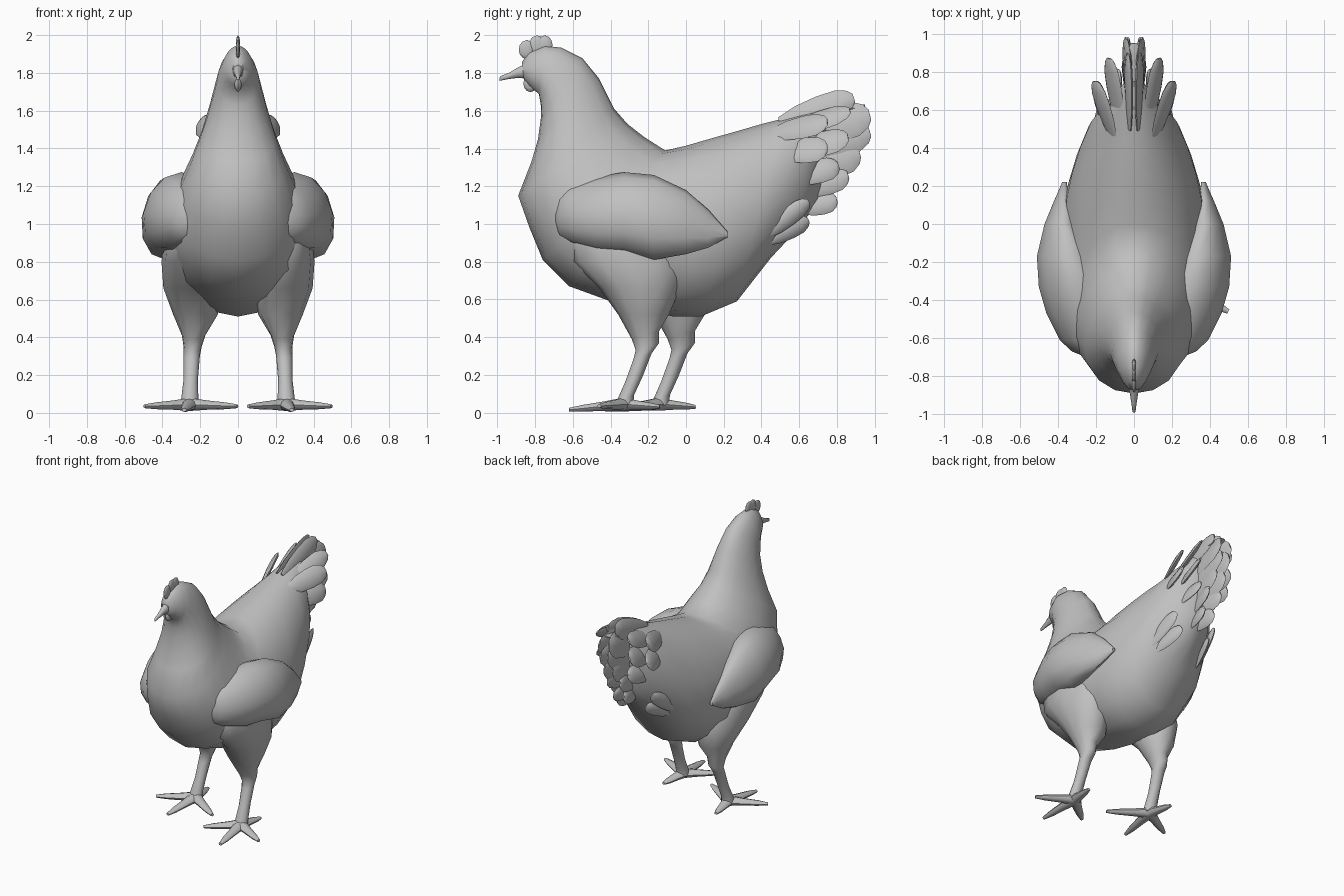
import bpy, bmesh, math
from mathutils import Vector as V

grey = bpy.data.materials.new("plain_grey")
grey.diffuse_color = (0.53, 0.53, 0.53, 1)


def ring(c, u, v, n=12, taper=0.0):
    """Elliptical cross-section; taper narrows the u end."""
    out = []
    for i in range(n):
        a = 2 * math.pi * i / n
        out.append(V(c) + V(u) * math.cos(a) + V(v) * math.sin(a) * (1 - taper * math.cos(a)))
    return out


def loft(name, rings, angle=50):
    """Skin a row of cross-sections and close both ends."""
    bm = bmesh.new()
    rows = [[bm.verts.new(p) for p in r] for r in rings]
    n = len(rows[0])
    for a, b in zip(rows, rows[1:]):
        for i in range(n):
            j = (i + 1) % n
            bm.faces.new((a[i], a[j], b[j], b[i]))
    bm.faces.new(rows[0][::-1])
    bm.faces.new(rows[-1])
    bmesh.ops.recalc_face_normals(bm, faces=bm.faces)
    me = bpy.data.meshes.new(name)
    bm.to_mesh(me)
    bm.free()
    me.materials.append(grey)
    ob = bpy.data.objects.new(name, me)
    bpy.context.collection.objects.link(ob)
    bpy.ops.object.select_all(action='DESELECT')
    ob.select_set(True)
    bpy.context.view_layer.objects.active = ob
    bpy.ops.object.shade_smooth_by_angle(angle=math.radians(angle))
    return ob


def leaf(name, base, tip, width, thick, lean):
    """Flat feather near the side plane, lower edge leaning outward."""
    base, tip = V(base), V(tip)
    d = (tip - base).normalized()
    w = d.cross(V((1, 0, 0))).normalized() + V((lean, 0, 0))
    w = (w - d * w.dot(d)).normalized()
    t = d.cross(w)
    shape = [(0, .5), (.25, .85), (.55, 1), (.8, .95), (.94, .65), (1, .3)]
    return loft(name, [ring(base.lerp(tip, s), w * width * k, t * thick * k, 8) for s, k in shape])


def blob(name, c, r):
    """Small rounded ellipsoid."""
    rows = []
    for i in range(7):
        a = math.pi * (i + .1) / 6.2
        k = math.sin(a)
        rows.append(ring((c[0], c[1], c[2] + r[2] * math.cos(a)), (0, r[1] * k, 0), (r[0] * k, 0, 0), 10))
    return loft(name, rows)


# Head, neck and torso: back point (y, z), front point (y, z), half width
sections = [
    (-.87, 1.86, -.86, 1.77, .03), (-.83, 1.91, -.83, 1.73, .06),
    (-.75, 1.945, -.78, 1.69, .09), (-.66, 1.935, -.77, 1.63, .108),
    (-.55, 1.88, -.77, 1.56, .125), (-.46, 1.77, -.785, 1.45, .155),
    (-.38, 1.61, -.82, 1.33, .20), (-.31, 1.53, -.89, 1.15, .25),
    (-.22, 1.46, -.83, .98, .305), (-.11, 1.39, -.76, .81, .345),
    (.0, 1.415, -.62, .67, .365), (.12, 1.45, -.4, .59, .375),
    (.28, 1.495, -.07, .51, .37), (.4, 1.53, .08, .51, .34),
    (.5, 1.555, .27, .59, .295), (.6, 1.585, .45, .82, .235),
    (.68, 1.61, .60, .98, .15), (.75, 1.63, .71, 1.13, .06)]
body = []
for ty, tz, by, bz, w in sections:
    top, bot = V((0, ty, tz)), V((0, by, bz))
    body.append(ring((top + bot) / 2, (top - bot) / 2, (w, 0, 0), 18, .18))
loft("body", body)

# Beak, comb and wattle
loft("beak", [ring((0, y, z), (0, 0, h), (w, 0, 0), 8) for y, z, h, w in
              [(-.83, 1.815, .045, .035), (-.89, 1.803, .028, .022),
               (-.94, 1.785, .016, .014), (-.985, 1.772, .012, .008), (-.99, 1.765, .006, .004)]])
for y, z, ry, rz in [(-.845, 1.925, .042, .05), (-.79, 1.945, .045, .055),
                     (-.75, 1.95, .042, .05)]:
    blob("comb", (0, y, z), (.012, ry, rz))
blob("wattle", (0, -.825, 1.745), (.02, .038, .045))

for s, side in ((1, "right"), (-1, "left")):
    # Wing: y, z, half height, x, half thickness
    wing = [(-.70, 1.05, .06, .19, .06), (-.67, 1.05, .12, .22, .105), (-.61, 1.05, .155, .25, .14),
            (-.47, 1.05, .20, .28, .18),
            (-.33, 1.06, .215, .32, .18), (-.17, 1.035, .225, .36, .15),
            (.0, 1.01, .17, .385, .085), (.12, .975, .10, .38, .04), (.22, .945, .015, .365, .012)]
    loft(side + "_wing", [ring((s * x, y, z), (-s * .1 * h, 0, h), (s * t, 0, 0), 12, .05)
                          for y, z, h, x, t in wing])

    # Feathered thigh, hock and shank
    dy = 0 if s > 0 else .19
    leg = [(1.08, -.33, .20, .23, .10), (.95, -.34, .29, .25, .138), (.80, -.30, .30, .25, .155),
           (.66, -.245, .215, .24, .155),
           (.52, -.225, .135, .225, .118), (.41, -.215, .072, .235, .062), (.35, -.205, .062, .24, .048),
           (.30, -.23, .048, .245, .043), (.18, -.275, .046, .25, .038),
           (.08, -.32, .045, .255, .045), (.03, -.33, .05, .255, .05)]
    loft(side + "_leg", [ring((s * x, y + dy * min(1, max(0, (1 - z) / .45)), z),
                              (0, r, .3 * r if z < .5 else 0), (w, 0, 0), 12)
                         for z, y, r, x, w in leg])

    # Four spreading toes
    inner = -.2 if s > 0 else -.25
    for tx, ty, tz in [(.03, -.29, -.03), (.24, -.13, -.01), (inner, -.16, -.01), (.03, .19, -.015)]:
        a, d = V((s * .255, -.33 + dy, .045)), V((s * tx, ty, tz))
        across = d.cross(V((0, 0, 1))).normalized()
        loft(side + "_toe", [ring(a + d * k, (0, 0, h), across * w, 8) for k, h, w in
                             [(0, .035, .045), (.35, .025, .034), (.75, .018, .025), (1, .01, .012)]])

    # Tail feathers: base, tip, half width, lean
    feathers = [
        ((.025, .50, 1.53), (.03, .89, 1.67), .075, .2), ((.02, .58, 1.47), (.04, .975, 1.58), .10, .2),
        ((.02, .60, 1.38), (.03, .975, 1.49), .09, .1), ((.02, .62, 1.27), (.035, .92, 1.38), .09, .1),
        ((.02, .62, 1.18), (.05, .86, 1.26), .07, .2), ((.02, .62, 1.08), (.04, .80, 1.13), .06, .2),
        ((.07, .50, 1.48), (.13, .87, 1.60), .065, .8), ((.08, .55, 1.38), (.13, .86, 1.46), .075, .6),
        ((.11, .46, 1.48), (.205, .75, 1.54), .07, .7), ((.14, .50, 1.38), (.20, .75, 1.40), .075, .5),
        ((.11, .58, 1.24), (.08, .81, 1.31), .065, .3),
        ((.215, .42, .94), (.17, .65, 1.12), .05, -.3), ((.18, .44, .91), (.12, .65, 1.02), .05, -.3)]
    for base, tip, w, lean in feathers:
        leaf(side + "_tail_feather", (s * base[0], *base[1:]), (s * tip[0], *tip[1:]),
             w, .018, s * lean)

# Flat feather in the middle of the tail
leaf("middle_tail_feather", (0, .5, 1.53), (0, .95, 1.63), .05, .015, 20)
